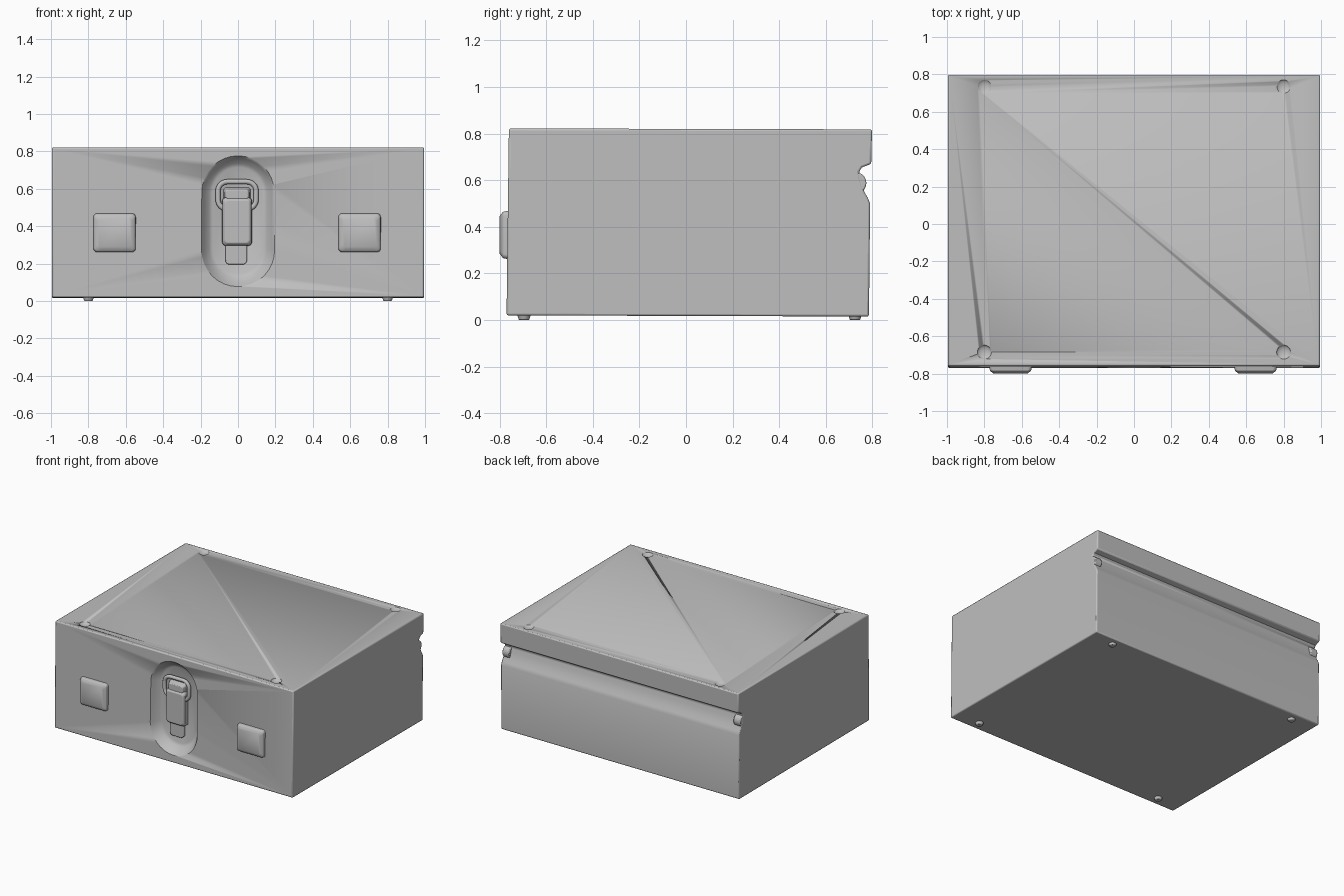
import bpy, bmesh, math
from mathutils import Matrix

cube = bpy.data.objects.get("Cube")
if cube:
    bpy.data.objects.remove(cube)

grey = bpy.data.materials.new("plain grey")
grey.use_nodes = True
COLOUR = (0.52, 0.52, 0.52, 1)
grey.diffuse_color = COLOUR
grey.node_tree.nodes["Principled BSDF"].inputs["Base Color"].default_value = COLOUR


def finish(name, bm, bevel=0, angle=35):
    bmesh.ops.recalc_face_normals(bm, faces=bm.faces)
    mesh = bpy.data.meshes.new(name)
    bm.to_mesh(mesh)
    bm.free()
    mesh.materials.append(grey)
    obj = bpy.data.objects.new(name, mesh)
    bpy.context.collection.objects.link(obj)
    smooth(obj, angle)
    if bevel:
        mod = obj.modifiers.new("Bevel", 'BEVEL')
        mod.width, mod.segments = bevel, 2
        mod.limit_method, mod.angle_limit = 'ANGLE', math.radians(40)
    return obj


def smooth(obj, angle):
    bpy.ops.object.select_all(action='DESELECT')
    obj.select_set(True)
    bpy.context.view_layer.objects.active = obj
    bpy.ops.object.shade_smooth_by_angle(angle=math.radians(angle))


def rounded(y, cx, cz, hw, hh, r, steps=8):
    """Rounded rectangle facing the front."""
    pts = []
    for k, (sx, sz) in enumerate(((1, 1), (-1, 1), (-1, -1), (1, -1))):
        for i in range(steps + 1):
            a = math.pi / 2 * (k + i / steps)
            pts.append((cx + sx * (hw - r) + r * math.cos(a), y,
                        cz + sz * (hh - r) + r * math.sin(a)))
    return pts


def loft(name, loops, bevel=0, angle=35):
    """Skin closed loops of equal length and cap both ends."""
    bm = bmesh.new()
    rings = [[bm.verts.new(p) for p in loop] for loop in loops]
    for a, b in zip(rings, rings[1:]):
        for i in range(len(a)):
            j = (i + 1) % len(a)
            bm.faces.new((a[i], a[j], b[j], b[i]))
    bm.faces.new(rings[0])
    bm.faces.new(rings[-1])
    bmesh.ops.remove_doubles(bm, verts=bm.verts, dist=0.0001)
    return finish(name, bm, bevel, angle)


def cut(body, cutter):
    mod = body.modifiers.new("Cut", 'BOOLEAN')
    mod.operation, mod.solver, mod.object = 'DIFFERENCE', 'EXACT', cutter
    cutter.hide_render = True
    cutter.hide_set(True)
    cutter.display_type = 'WIRE'


# Case body: side profile with the hinge groove along the back
profile = [(-0.77, 0.02), (0.785, 0.015), (0.79, 0.50), (0.78, 0.525),
           (0.765, 0.55), (0.75, 0.60), (0.742, 0.635), (0.755, 0.655),
           (0.795, 0.67), (0.798, 0.818), (-0.76, 0.822)]
body = loft("case_body", [[(x, y, z) for y, z in profile] for x in (-0.995, 0.995)], 0.008)

# Latch recess with sloped, softened walls
cut(body, loft("latch_recess_cutter", [
    rounded(-0.80, 0, 0.43, 0.215, 0.375, 0.215),
    rounded(-0.765, 0, 0.43, 0.195, 0.35, 0.195),
    rounded(-0.745, 0, 0.43, 0.18, 0.335, 0.18),
    rounded(-0.71, 0, 0.43, 0.155, 0.305, 0.155),
    rounded(-0.70, 0, 0.43, 0.135, 0.285, 0.135)], angle=60))

# Shallow corner sockets in the lid, and matching feet underneath
for side, x in (("right", -0.8), ("left", 0.8)):
    for end, y in (("front", -0.685), ("back", 0.735)):
        bm = bmesh.new()
        bmesh.ops.create_uvsphere(bm, u_segments=24, v_segments=12, radius=0.038)
        bmesh.ops.scale(bm, vec=(1, 1, 0.45), verts=bm.verts)
        bmesh.ops.translate(bm, vec=(x, y, 0.823), verts=bm.verts)
        cut(body, finish(f"{end}_{side}_socket_cutter", bm))
        bm = bmesh.new()
        bmesh.ops.create_cone(bm, cap_ends=True, segments=20, radius1=0.022,
                              radius2=0.032, depth=0.03,
                              matrix=Matrix.Translation((x, y - 0.01, 0.015)))
        finish(f"{end}_{side}_foot", bm, 0.004)

# Rolled hinge ends
for side, x in (("right", -0.965), ("left", 0.965)):
    bm = bmesh.new()
    turn = Matrix.Translation((x, 0.728, 0.588)) @ Matrix.Rotation(math.pi / 2, 4, 'Y')
    bmesh.ops.create_cone(bm, cap_ends=True, segments=24, radius1=0.046,
                          radius2=0.046, depth=0.058, matrix=turn)
    finish(f"{side}_hinge_end", bm, 0.006)

# Raised pads on the front
for side, x in (("right", -0.66), ("left", 0.65)):
    loft(f"{side}_front_pad", [
        rounded(-0.755, x, 0.365, 0.115, 0.105, 0.02),
        rounded(-0.785, x, 0.365, 0.11, 0.10, 0.02),
        rounded(-0.80, x, 0.365, 0.09, 0.08, 0.02)], 0.004)

# Latch: base plate, lever and pull tab
loft("latch_base", [rounded(y, -0.005, 0.47, 0.07, 0.13, 0.02) for y in (-0.69, -0.715)], 0.004)
loft("latch_lever", [
    rounded(-0.69, -0.005, 0.425, 0.08, 0.13, 0.02),
    rounded(-0.735, -0.005, 0.425, 0.078, 0.128, 0.02),
    rounded(-0.75, -0.005, 0.425, 0.066, 0.115, 0.02)], 0.004)
loft("latch_pull_tab", [rounded(y, -0.01, 0.26, 0.058, 0.065, 0.025)
                        for y in (-0.69, -0.718)], 0.004)
loft("latch_hook", [
    rounded(-0.69, -0.005, 0.575, 0.075, 0.035, 0.015),
    rounded(-0.74, -0.005, 0.57, 0.06, 0.025, 0.015)], 0.004)

# Wire loop that closes over the hook
curve = bpy.data.curves.new("latch_wire_loop", 'CURVE')
curve.dimensions, curve.bevel_depth, curve.bevel_resolution = '3D', 0.014, 3
path = rounded(-0.722, -0.005, 0.565, 0.102, 0.073, 0.05)
line = curve.splines.new('POLY')
line.points.add(len(path) - 1)
for point, p in zip(line.points, path):
    point.co = (*p, 1)
line.use_cyclic_u = True
curve.materials.append(grey)
loop = bpy.data.objects.new("latch_wire_loop", curve)
bpy.context.collection.objects.link(loop)
